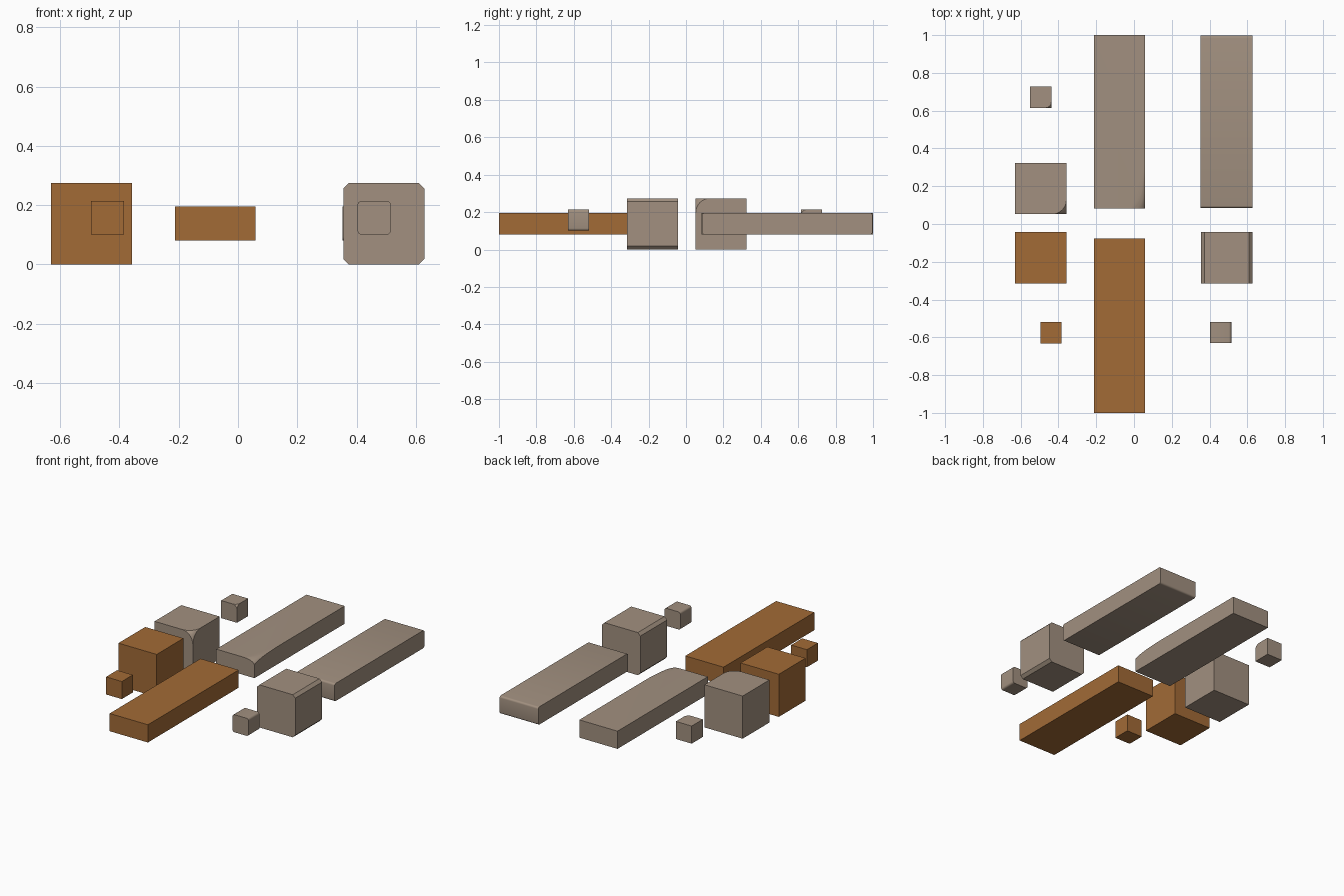
import bpy, bmesh, math
from mathutils import Vector

if "Cube" in bpy.data.objects:
    bpy.data.objects.remove(bpy.data.objects["Cube"])


def material(name, rgb):
    m = bpy.data.materials.new(name)
    m.diffuse_color = (*rgb, 1)
    m.use_nodes = True
    m.node_tree.nodes["Principled BSDF"].inputs["Base Color"].default_value = m.diffuse_color
    return m


wood = material("brown wood", (0.36, 0.145, 0.037))
stone = material("warm grey", (0.36, 0.28, 0.215))


def block(name, lo, hi, mat, axis=None, width=0.0, segments=1, corner=False):
    """Box from lo to hi; round the edges along one axis, or one upper corner."""
    lo, hi = Vector(lo), Vector(hi)
    size, mid = hi - lo, (lo + hi) / 2
    bm = bmesh.new()
    bmesh.ops.create_cube(bm, size=1)
    if corner:  # rounded in unit space so that it stretches with the block
        v = [v for v in bm.verts if v.co.x > 0 and v.co.y < 0 and v.co.z > 0]
        bmesh.ops.bevel(bm, geom=v, offset=0.28, offset_type='OFFSET',
                        segments=8, profile=0.5, affect='VERTICES')
    for v in bm.verts:
        v.co = Vector(c * s for c, s in zip(v.co, size))
    if axis is not None:
        edges = [e for e in bm.edges
                 if abs(e.verts[0].co[axis] - e.verts[1].co[axis]) > 1e-4]
        bmesh.ops.bevel(bm, geom=edges, offset=width, offset_type='OFFSET',
                        segments=segments, profile=0.5, affect='EDGES')
    bmesh.ops.recalc_face_normals(bm, faces=bm.faces)
    mesh = bpy.data.meshes.new(name)
    bm.to_mesh(mesh)
    bm.free()
    mesh.materials.append(mat)
    ob = bpy.data.objects.new(name, mesh)
    ob.location = mid
    bpy.context.collection.objects.link(ob)
    if corner or (axis is not None and segments > 1):
        bpy.ops.object.select_all(action='DESELECT')
        ob.select_set(True)
        bpy.context.view_layer.objects.active = ob
        bpy.ops.object.shade_smooth_by_angle(angle=math.radians(30))
    return ob


# Plain sharp blocks
block("plain_cube", (-0.63, -0.315, 0), (-0.358, -0.043, 0.274), wood)
block("plain_small_cube", (-0.496, -0.632, 0.101), (-0.384, -0.52, 0.214), wood)
block("plain_plank", (-0.213, -1, 0.081), (0.059, -0.077, 0.195), wood)

# Blocks with one rounded corner
block("corner_cube", (-0.63, 0.052, 0), (-0.358, 0.324, 0.274), stone, corner=True)
block("corner_small_cube", (-0.55, 0.615, 0.101), (-0.438, 0.728, 0.214), stone, corner=True)
block("corner_plank", (-0.213, 0.083, 0.081), (0.059, 1, 0.195), stone, corner=True)

# Blocks with bevelled edges
block("bevelled_cube", (0.355, -0.315, 0), (0.628, -0.043, 0.274), stone, 1, 0.018)
block("bevelled_small_cube", (0.403, -0.63, 0.101), (0.515, -0.518, 0.214), stone, 1, 0.013, 4)
block("bevelled_plank", (0.353, 0.085, 0.081), (0.628, 0.997, 0.195), stone, 0, 0.012, 4)
